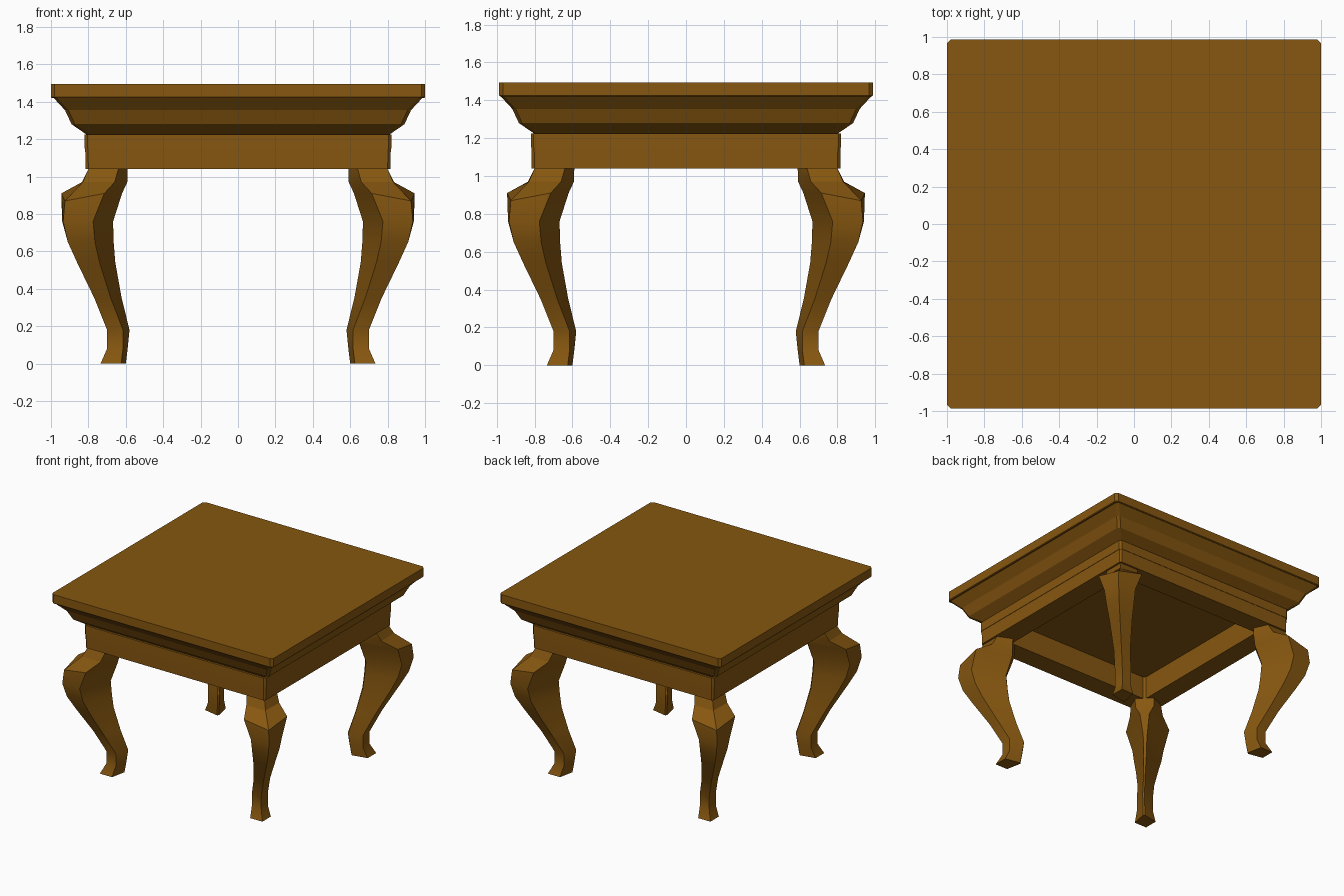
import bpy, bmesh, math

cube = bpy.data.objects.get("Cube")
if cube:
    bpy.data.objects.remove(cube, do_unlink=True)

# One brown wood for the whole table
wood = bpy.data.materials.new("brown_wood")
wood.use_nodes = True
colour = (0.24, 0.095, 0.005, 1)
wood.diffuse_color = colour
bsdf = wood.node_tree.nodes["Principled BSDF"]
bsdf.inputs["Base Color"].default_value = colour
bsdf.inputs["Roughness"].default_value = 0.7


def loft(name, rings, smooth_angle=None):
    """Skin a stack of closed rings and cap both ends."""
    bm = bmesh.new()
    loops = [[bm.verts.new(p) for p in ring] for ring in rings]
    n = len(loops[0])
    for a, b in zip(loops, loops[1:]):
        for i in range(n):
            j = (i + 1) % n
            bm.faces.new((a[i], a[j], b[j], b[i]))
    bm.faces.new(loops[0])
    bm.faces.new(loops[-1])
    bmesh.ops.recalc_face_normals(bm, faces=bm.faces)
    mesh = bpy.data.meshes.new(name)
    bm.to_mesh(mesh)
    bm.free()
    mesh.materials.append(wood)
    if smooth_angle:
        mesh.shade_smooth()
        mesh.set_sharp_from_angle(angle=math.radians(smooth_angle))
    obj = bpy.data.objects.new(name, mesh)
    bpy.context.collection.objects.link(obj)
    return obj


def cut_square(x, y, z, c):
    """Rectangle of half sizes x, y with its corners cut by c."""
    return [(x, y - c, z), (x - c, y, z), (c - x, y, z), (-x, y - c, z),
            (-x, c - y, z), (c - x, -y, z), (x - c, -y, z), (x, c - y, z)]


# Apron: hollow frame with a recessed underside
apron = [(0.65, 1.25), (0.65, 1.04), (0.815, 1.04), (0.817, 1.15),
         (0.82, 1.15), (0.82, 1.225)]
loft("apron", [cut_square(w, w, z, 0.015) for w, z in apron])

# Moulded top: stepped flare up to the slab
moulding = [(0.81, 1.225), (0.89, 1.28), (0.925, 1.355), (0.985, 1.42)]
loft("moulding", [cut_square(w, w - 0.007, z, 0.018) for w, z in moulding])
loft("table_top", [cut_square(w, w - 0.013, z, 0.02)
                   for w, z in [(0.995, 1.42), (1.0, 1.425), (1.0, 1.495)]])

# Curved leg sections: height, outer side, side corner, inner side,
# inner facet, outer ridge position, ridge drop
sections = [
    (1.04, 0.80, 0.64, 0.59, 0.69, 0.80, 0),
    (0.97, 0.835, 0.66, 0.592, 0.69, 0.83, 0),
    (0.91, 0.945, 0.715, 0.62, 0.67, 0.925, 0.04),
    (0.76, 0.94, 0.775, 0.668, 0.69, 0.935, 0),
    (0.65, 0.91, 0.765, 0.665, 0.68, 0.91, 0),
    (0.54, 0.86, 0.74, 0.656, 0.67, 0.86, 0),
    (0.35, 0.768, 0.68, 0.622, 0.63, 0.768, 0),
    (0.18, 0.70, 0.615, 0.58, 0.59, 0.70, 0),
    (0.08, 0.70, 0.615, 0.59, 0.60, 0.70, 0),
    (0, 0.735, 0.625, 0.60, 0.61, 0.735, 0),
]


def leg(name, sx, sy):
    rings = []
    for z, o, m, i, k, ridge, drop in sections:
        ring = [(ridge, ridge, z - drop), (m, o, z), (i, k, z),
                (k, i, z), (o, m, z)]
        rings.append([(sx * x, sy * y, h) for x, y, h in ring])
    loft(name, rings, 25)


for side, sx in (("left", 1), ("right", -1)):
    for end, sy in (("front", -1), ("back", 1)):
        leg(f"{end}_{side}_leg", sx, sy)
